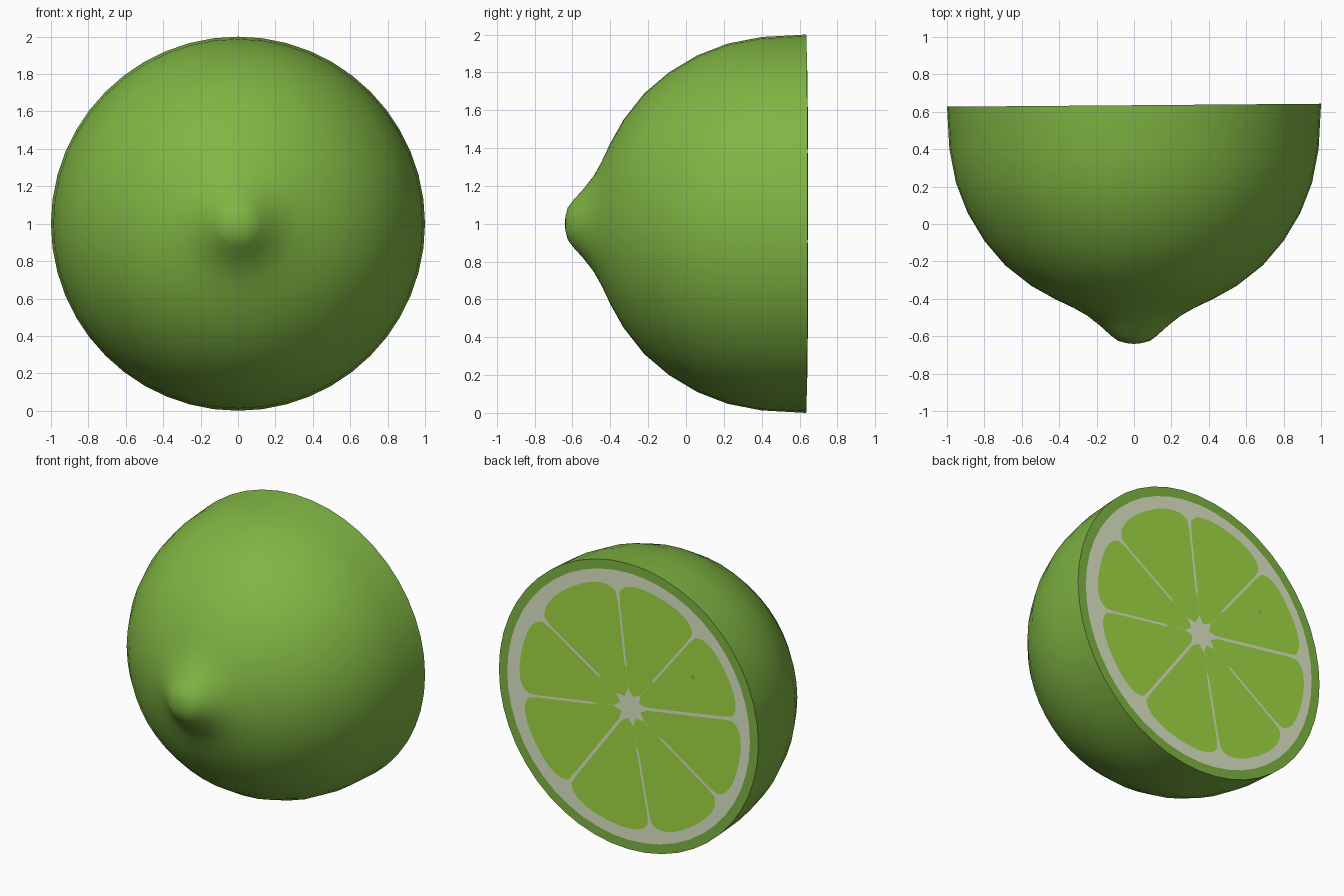
import bpy, bmesh, math
from mathutils import Vector

if "Cube" in bpy.data.objects:
    bpy.data.objects.remove(bpy.data.objects["Cube"])

CUT_Y = 0.635    # plane of the cut face
TILT = 0.008     # the cut is very slightly skewed in x
CZ = 1.0         # height of the fruit axis
N = 48


def material(name, rgb):
    m = bpy.data.materials.new(name)
    m.diffuse_color = (*rgb, 1)
    m.use_nodes = True
    m.node_tree.nodes["Principled BSDF"].inputs["Base Color"].default_value = m.diffuse_color
    return m


skin = material("skin green", (0.215, 0.465, 0.056))
pith = material("pith cream", (0.80, 0.87, 0.62))
pulp = material("pulp green", (0.36, 0.70, 0.058))


def finish(name, bm, mat, smooth=False):
    me = bpy.data.meshes.new(name)
    bm.to_mesh(me)
    bm.free()
    ob = bpy.data.objects.new(name, me)
    bpy.context.collection.objects.link(ob)
    me.materials.append(mat)
    if smooth:
        bpy.context.view_layer.objects.active = ob
        ob.select_set(True)
        bpy.ops.object.shade_smooth_by_angle(angle=math.radians(40))
        ob.select_set(False)
    return ob


def on_cut(x, z, lift=0.0):
    return Vector((x, CUT_Y + TILT * x + lift, CZ + z))


def plate(name, pts, mat, lift):
    """Thin flat shape on the cut face, facing +y."""
    bm = bmesh.new()
    f = bm.faces.new([bm.verts.new(on_cut(x, z, lift)) for x, z in pts])
    f.normal_update()
    if f.normal.y < 0:
        f.normal_flip()
    bmesh.ops.triangulate(bm, faces=bm.faces[:])
    return finish(name, bm, mat)


def polar(r, deg):
    a = math.radians(deg)
    return r * math.cos(a), r * math.sin(a)


# Peel: lathe around the y axis, with nipple tip and flat cut rim
profile = [(-0.637, 0.04), (-0.625, 0.085), (-0.595, 0.125), (-0.545, 0.18),
           (-0.49, 0.25), (-0.45, 0.32), (-0.40, 0.425), (-0.33, 0.55),
           (-0.22, 0.69), (-0.09, 0.80), (0.06, 0.89), (0.22, 0.952),
           (0.40, 0.987), (CUT_Y, 1.0), (CUT_Y, 0.935)]
bm = bmesh.new()
rings = []
for y, r in profile:
    ring = []
    for i in range(N):
        x, z = polar(r, 360 * i / N)
        skew = TILT * x if y == CUT_Y else 0
        ring.append(bm.verts.new((x, y + skew, CZ + z)))
    rings.append(ring)
for a, b in zip(rings, rings[1:]):
    for i in range(N):
        j = (i + 1) % N
        bm.faces.new((a[i], a[j], b[j], b[i]))
tip = bm.verts.new((0, -0.641, CZ))
for i in range(N):
    bm.faces.new((tip, rings[0][(i + 1) % N], rings[0][i]))
bmesh.ops.recalc_face_normals(bm, faces=bm.faces[:])
if tip.link_faces[0].normal.y > 0:
    bmesh.ops.reverse_faces(bm, faces=bm.faces[:])
finish("peel", bm, skin, smooth=True)

# Pith: pale disc inside the rim
plate("pith", [polar(0.935, 360 * i / N) for i in range(N)], pith, 0.0)

# Pulp segments: wedges with rounded outer corners and narrow gaps between
walls = [33, 83, 128, 171, 214, 259, 306, 351]
wide = {171, 306}
CX = -0.015


def gap(wall, r):
    """Half width of the membrane at a radius."""
    if wall in wide:
        return 0.010
    return 0.008 if r > 0.28 else 0.001


def side(wall, sign, radii):
    out = []
    for r in radii:
        out.append(polar(r, wall + sign * math.degrees(gap(wall, r) / r)))
    return out


for k, w0 in enumerate(walls):
    w1 = walls[(k + 1) % 8]
    span = (w1 - w0) % 360
    radii = [0.13, 0.27, 0.30, 0.55, 0.72]
    pts = side(w0, 1, radii)
    # outer arc, falling off towards the corners
    for t in [0.025, 0.05, 0.1, 0.17, 0.27, 0.38, 0.5, 0.62, 0.73, 0.83, 0.9, 0.95, 0.975]:
        u = abs(2 * t - 1)
        pts.append(polar(0.75 + 0.105 * (1 - u ** 5) ** 0.6, w0 + span * t))
    pts += reversed(side(w1, -1, radii))
    pts.append(polar(0.08, w0 + span / 2))     # notch forming the core star
    plate(f"pulp_segment_{k + 1}", [(x + CX, z) for x, z in pts], pulp, 0.004)

# Small pip mark on one segment
plate("pip", [(-0.5 + 0.014 * math.cos(i * math.pi / 4),
               0.34 + 0.014 * math.sin(i * math.pi / 4)) for i in range(8)], skin, 0.007)
